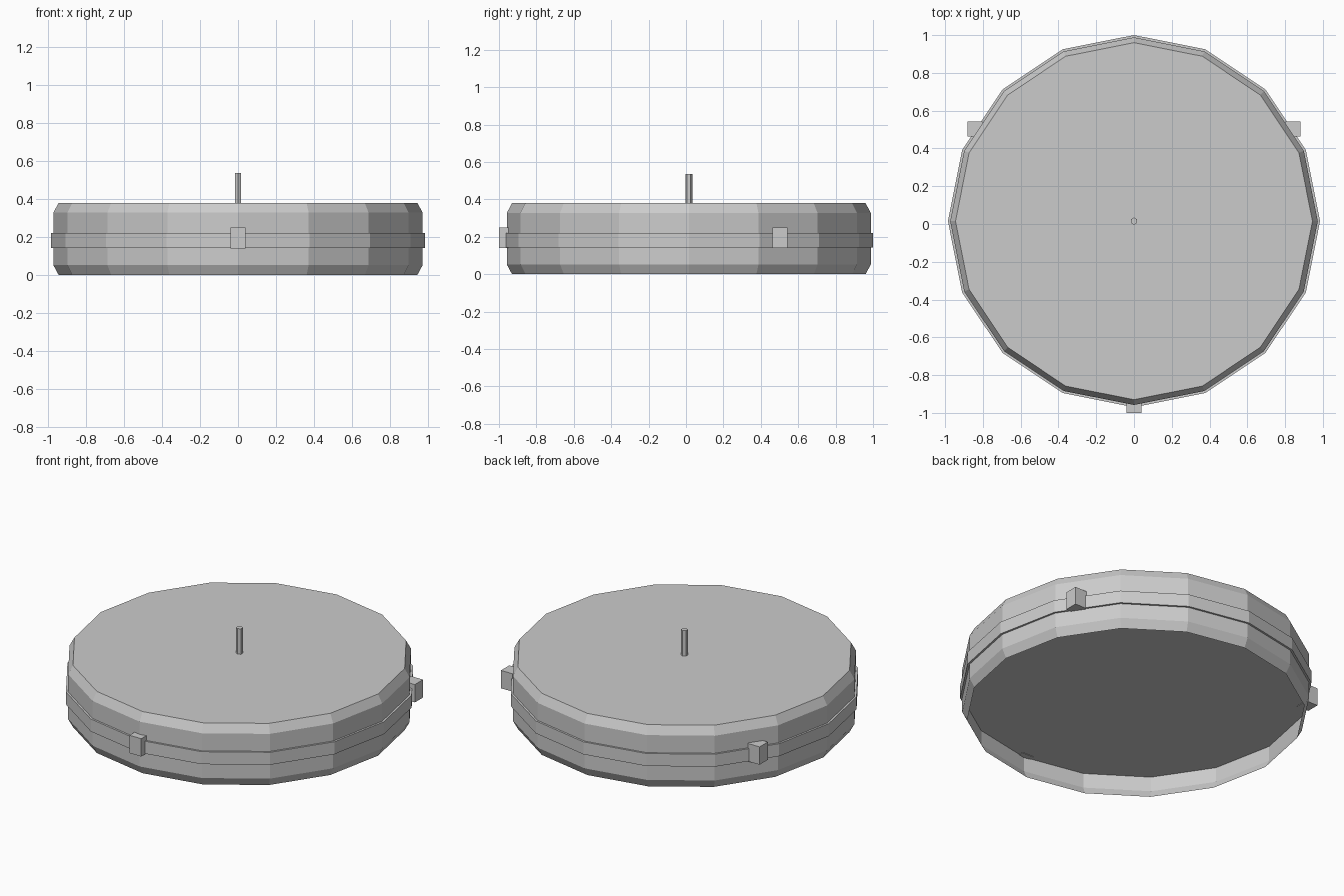
import bpy, bmesh, math

if "Cube" in bpy.data.objects:
    bpy.data.objects.remove(bpy.data.objects["Cube"])

CY = 0.015  # centre of the disc along y

grey = bpy.data.materials.new("plain grey")
grey.diffuse_color = (0.6, 0.6, 0.6, 1)
grey.use_nodes = True
grey.node_tree.nodes["Principled BSDF"].inputs["Base Color"].default_value = grey.diffuse_color


def finish(name, bm):
    bmesh.ops.recalc_face_normals(bm, faces=bm.faces)
    mesh = bpy.data.meshes.new(name)
    bm.to_mesh(mesh)
    bm.free()
    mesh.materials.append(grey)
    obj = bpy.data.objects.new(name, mesh)
    bpy.context.collection.objects.link(obj)
    return obj


def turned(name, profile, sides, floor=True):
    """Flat-sided solid from (radius, height) rings, a corner on +y."""
    bm = bmesh.new()
    rings = []
    for r, z in profile:
        rings.append([bm.verts.new((r * math.sin(2 * math.pi * i / sides),
                                    CY + r * math.cos(2 * math.pi * i / sides), z))
                      for i in range(sides)])
    for low, high in zip(rings, rings[1:]):
        for i in range(sides):
            j = (i + 1) % sides
            bm.faces.new((low[i], low[j], high[j], high[i]))
    if floor:
        bm.faces.new(rings[0])
    bm.faces.new(rings[-1])
    return finish(name, bm)


def block(name, x, y):
    bm = bmesh.new()
    bmesh.ops.create_cube(bm, size=1)
    for v in bm.verts:
        v.co = (x + v.co.x * 0.08, y + v.co.y * 0.08, 0.195 + v.co.z * 0.11)
    return finish(name, bm)


# Bevelled shell open underneath, the band disc closing it inside, centre pin
turned("disc_shell", [(0.945, 0), (0.973, 0.052), (0.973, 0.328), (0.945, 0.38)],
       16, floor=False)
turned("band_disc", [(0.985, 0.143), (0.985, 0.22)], 16)
turned("centre_pin", [(0.019, 0.37), (0.019, 0.537)], 6)

# Three small blocks spaced around the rim
block("front_block", 0, -0.96)
for side, label in ((-1, "left"), (1, "right")):
    block(label + "_block", side * 0.842, 0.503)
